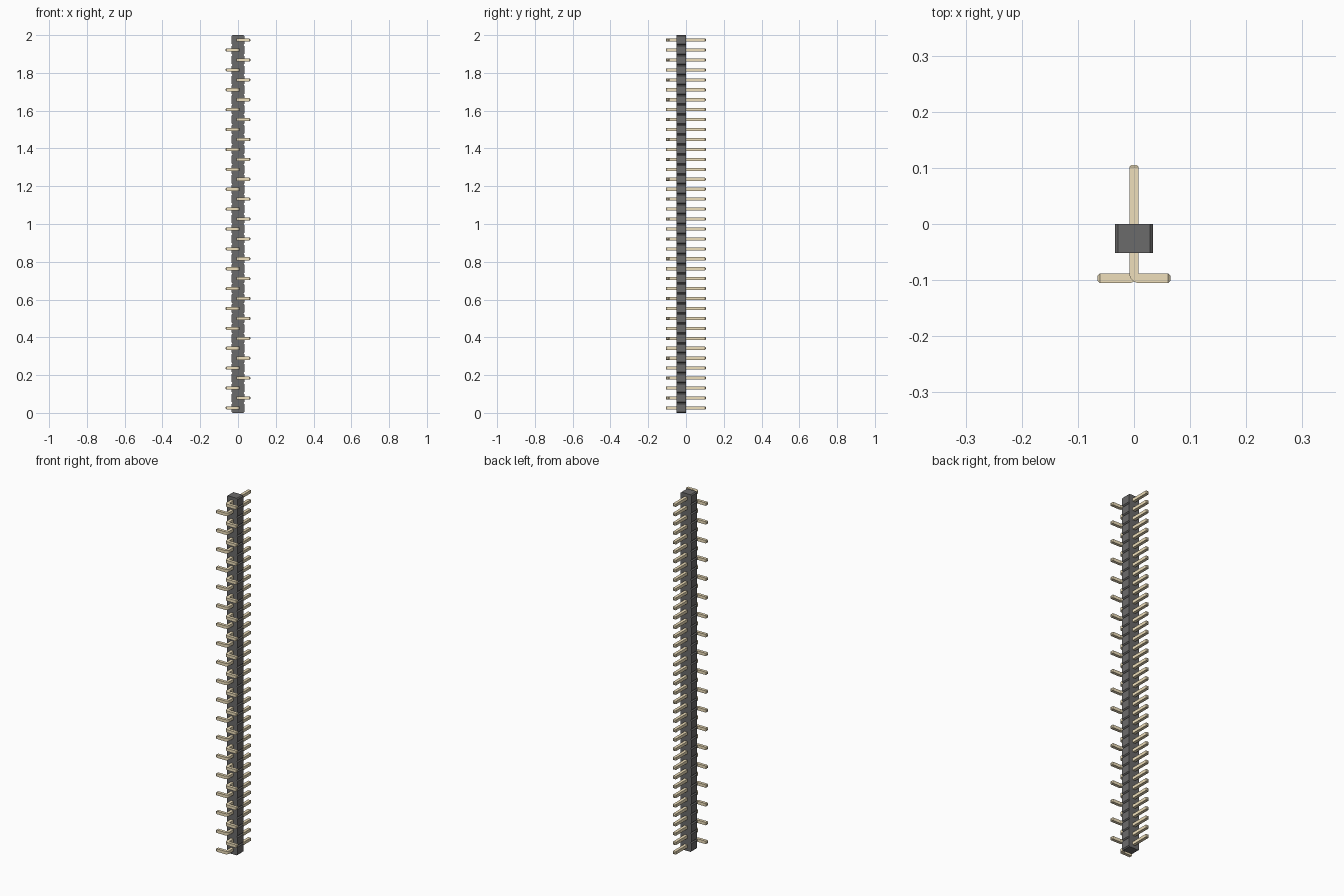
import bpy, bmesh, math

if "Cube" in bpy.data.objects:
    bpy.data.objects.remove(bpy.data.objects["Cube"])

COUNT = 38
PITCH = 2.0 / COUNT
PW = 0.0166              # pin thickness
H = PW / 2
C = PITCH / 10           # housing chamfer
BW = 0.0335              # housing half width
YT, YB = 0.1055, -0.105  # pin extents in y
FOOT = 0.065             # foot reach in x


def material(name, rgb):
    m = bpy.data.materials.new(name)
    m.diffuse_color = (*rgb, 1)
    m.use_nodes = True
    m.node_tree.nodes["Principled BSDF"].inputs["Base Color"].default_value = m.diffuse_color
    return m


def finish(name, bm, mat):
    bmesh.ops.recalc_face_normals(bm, faces=bm.faces[:])
    me = bpy.data.meshes.new(name)
    bm.to_mesh(me)
    bm.free()
    me.materials.append(mat)
    ob = bpy.data.objects.new(name, me)
    bpy.context.collection.objects.link(ob)
    return ob


dark = material("dark_plastic", (0.148, 0.145, 0.145))
gold = material("pale_gold", (0.859, 0.738, 0.496))

# housing: notched side profile extruded through its depth
right = []
for i in range(COUNT):
    z0, z1 = i * PITCH, (i + 1) * PITCH
    right += [(BW, z0 + C), (BW, z1 - C), (BW - C, z1)]
right.insert(0, (BW - C, 0))
outline = right + [(-x, z) for x, z in reversed(right)]
bm = bmesh.new()
face = bm.faces.new([bm.verts.new((x, -0.0513, z)) for x, z in outline])
ext = bmesh.ops.extrude_face_region(bm, geom=[face])
bmesh.ops.translate(bm, vec=(0, 0.0513, 0),
                    verts=[v for v in ext["geom"] if isinstance(v, bmesh.types.BMVert)])
finish("housing", bm, dark)


# pin: square section swept along an L path, with tapered ends
def pin_mesh(bm, side, zc):
    t = PW / 4
    r_in = 0.0005
    r_out = PW + r_in
    cx, cy = H + r_in, YB + r_out
    # each section: outer xy, inner xy, half thickness in z
    secs = [((-H + t, YT), (H - t, YT), H - t),
            ((-H, YT - t), (H, YT - t), H)]
    for k in range(9):
        a = math.pi + k * math.pi / 16
        c, s = math.cos(a), math.sin(a)
        secs.append(((cx + r_out * c, cy + r_out * s),
                     (cx + r_in * c, cy + r_in * s), H))
    secs += [((FOOT - t, YB), (FOOT - t, YB + PW), H),
             ((FOOT, YB + t), (FOOT, YB + PW - t), H - t)]
    rings = []
    for o, i, h in secs:
        rings.append([bm.verts.new((side * p[0], p[1], zc + dz))
                      for p, dz in ((o, -h), (i, -h), (i, h), (o, h))])
    for a, b in zip(rings, rings[1:]):
        for j in range(4):
            k = (j + 1) % 4
            bm.faces.new((a[j], a[k], b[k], b[j]))
    bm.faces.new(rings[0])
    bm.faces.new(rings[-1])


# feet alternate left and right up the strip
for name, start, side in (("pins_left", 0, -1), ("pins_right", 1, 1)):
    bm = bmesh.new()
    for i in range(start, COUNT, 2):
        pin_mesh(bm, side, (i + 0.5) * PITCH)
    ob = finish(name, bm, gold)
    bpy.ops.object.select_all(action='DESELECT')
    ob.select_set(True)
    bpy.context.view_layer.objects.active = ob
    bpy.ops.object.shade_smooth_by_angle(angle=math.radians(30))
